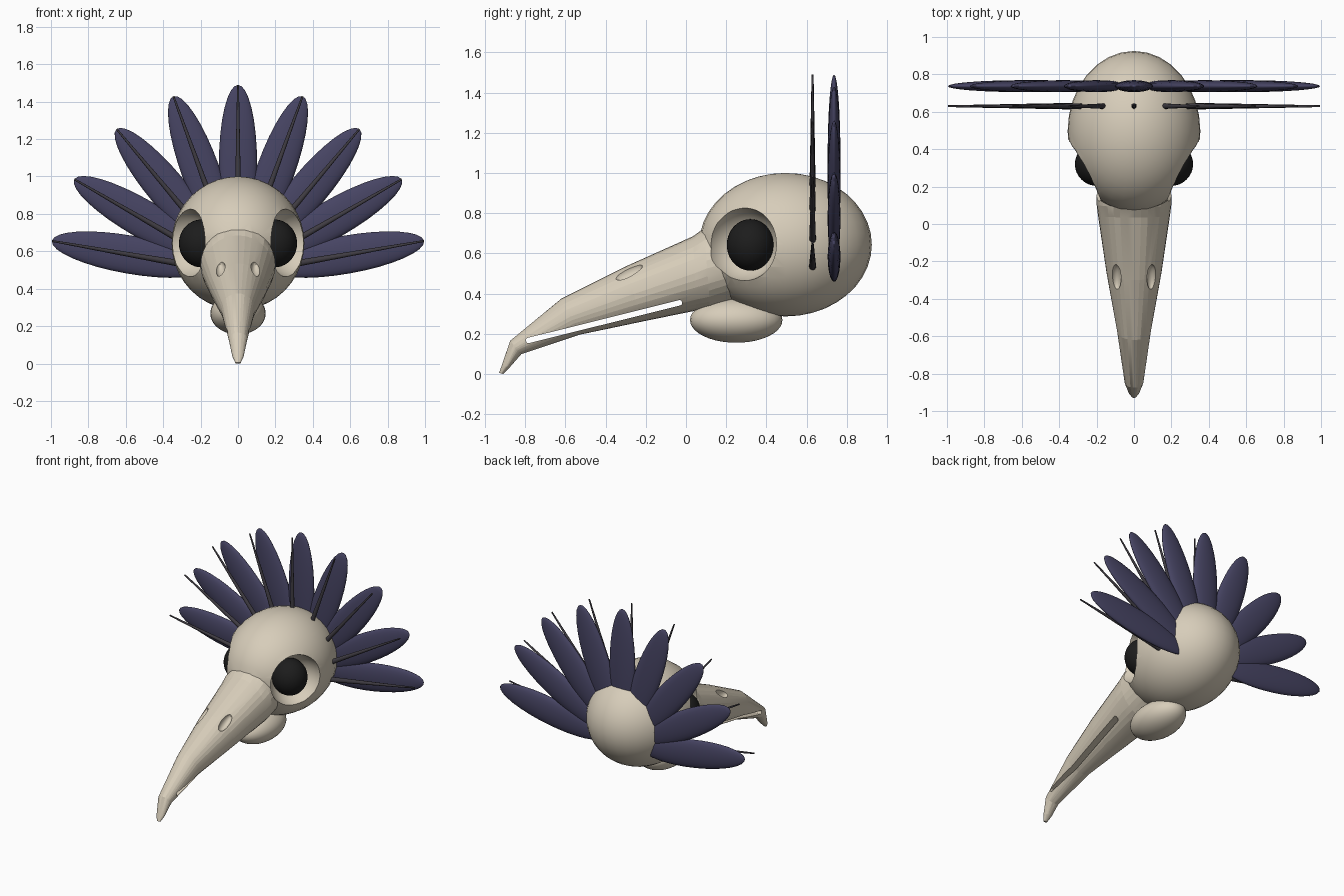
import bpy, bmesh, math
from mathutils import Vector

if "Cube" in bpy.data.objects:
    bpy.data.objects.remove(bpy.data.objects["Cube"], do_unlink=True)


def material(name, rgb):
    m = bpy.data.materials.new(name)
    m.use_nodes = True
    m.diffuse_color = (*rgb, 1)
    bsdf = m.node_tree.nodes["Principled BSDF"]
    bsdf.inputs["Base Color"].default_value = (*rgb, 1)
    bsdf.inputs["Roughness"].default_value = 0.8
    return m


bone = material("bone", (0.68, 0.61, 0.49))
plume = material("dusky_violet", (0.062, 0.058, 0.125))
quill = material("quill_grey", (0.05, 0.045, 0.055))
black = material("eye_black", (0.012, 0.012, 0.012))


def finish(name, mat=None, angle=40):
    ob = bpy.context.object
    ob.name = name
    if mat:
        ob.data.materials.append(mat)
    bpy.ops.object.shade_smooth_by_angle(angle=math.radians(angle))
    return ob


def ellipsoid(name, loc, radii, mat=None, rot=(0, 0, 0), segs=32, rings=20):
    bpy.ops.mesh.primitive_uv_sphere_add(segments=segs, ring_count=rings,
                                         radius=1, location=loc, rotation=rot)
    ob = finish(name, mat)
    ob.scale = radii
    bpy.ops.object.transform_apply(location=False, rotation=False, scale=True)
    return ob


def combine(target, other, operation):
    """Boolean the other object into the target and discard it."""
    other.hide_render = True
    bpy.context.view_layer.objects.active = target
    mod = target.modifiers.new("cut", "BOOLEAN")
    mod.operation, mod.object, mod.solver = operation, other, "EXACT"
    bpy.ops.object.modifier_apply(modifier=mod.name)
    bpy.data.objects.remove(other, do_unlink=True)


# Beak: oval sections from inside the skull to the hooked tip
# (top y, top z, bottom y, bottom z, half width)
sections = [
    (0.25, 0.76, 0.25, 0.37, 0.20),
    (0.09, 0.725, 0.12, 0.325, 0.20),
    (0.035, 0.685, 0.05, 0.315, 0.192),
    (-0.30, 0.535, -0.22, 0.26, 0.147),
    (-0.62, 0.375, -0.53, 0.195, 0.09),
    (-0.875, 0.165, -0.82, 0.098, 0.05),
    (-0.918, 0.04, -0.875, 0.035, 0.03),
    (-0.93, 0.005, -0.91, 0.0, 0.014),
]
bm = bmesh.new()
loops = []
for ty, tz, by, bz, w in sections:
    top, bottom = Vector((0, ty, tz)), Vector((0, by, bz))
    mid, half = (top + bottom) / 2, (top - bottom) / 2
    ring = []
    for i in range(32):
        a = math.tau * i / 32
        ring.append(bm.verts.new(mid + half * math.cos(a) + Vector((w * math.sin(a), 0, 0))))
    loops.append(ring)
for a, b in zip(loops, loops[1:]):
    for i in range(32):
        j = (i + 1) % 32
        bm.faces.new((a[i], a[j], b[j], b[i]))
bm.faces.new(loops[0])
bm.faces.new(loops[-1])
bmesh.ops.recalc_face_normals(bm, faces=bm.faces)
mesh = bpy.data.meshes.new("beak")
bm.to_mesh(mesh)
bm.free()
beak = bpy.data.objects.new("beak", mesh)
bpy.context.collection.objects.link(beak)
mesh.materials.append(bone)

# Skull joined with the beak
skull = ellipsoid("skull", (0, 0.495, 0.643), (0.355, 0.43, 0.357), bone)
combine(skull, beak, "UNION")

# Eye sockets and nostrils
for side in (-1, 1):
    combine(skull, ellipsoid("socket_cutter", (side * 0.30, 0.268, 0.645),
                             (0.19, 0.19, 0.188)), "DIFFERENCE")
    combine(skull, ellipsoid("nostril_cutter", (side * 0.095, -0.285, 0.508),
                             (0.028, 0.075, 0.035), rot=(math.radians(25), 0, 0),
                             segs=20, rings=12), "DIFFERENCE")

# Mouth slit passing through the beak
bpy.ops.mesh.primitive_cube_add(size=1, location=(0, -0.408, 0.26),
                                rotation=(math.radians(14), 0, 0))
slit = bpy.context.object
slit.scale = (0.6, 0.80, 0.027)
bpy.ops.object.transform_apply(location=False, rotation=False, scale=True)
bevel = slit.modifiers.new("round_ends", "BEVEL")
bevel.width, bevel.segments = 0.011, 3
bpy.ops.object.modifier_apply(modifier=bevel.name)
combine(skull, slit, "DIFFERENCE")

bpy.ops.object.select_all(action="DESELECT")
skull.select_set(True)
bpy.context.view_layer.objects.active = skull
finish("skull", angle=35)

# Jaw lobe under the skull
ellipsoid("jaw_lobe", (0, 0.25, 0.268), (0.148, 0.23, 0.113), bone)

# Eyeballs
for side, label in ((1, "left"), (-1, "right")):
    ellipsoid(label + "_eye", (side * 0.195, 0.32, 0.642),
              (0.121, 0.117, 0.128), black)

# Crest: nine feathers fanned over the skull, each with a quill in front
hub = Vector((0, 0, 0.48))
for i in range(9):
    a = math.radians(-80 + 20 * i)
    outward = Vector((math.sin(a), 0, math.cos(a)))
    ellipsoid(f"feather_{i + 1}", hub + outward * 0.59 + Vector((0, 0.737, 0)),
              (0.102, 0.032, 0.42), plume, rot=(0, a, 0), segs=24, rings=16)
    bpy.ops.mesh.primitive_cone_add(vertices=12, radius1=0.02, radius2=0.005, depth=0.81,
                                    location=hub + outward * 0.605 + Vector((0, 0.63, 0)),
                                    rotation=(0, a, 0))
    finish(f"quill_{i + 1}", quill)
